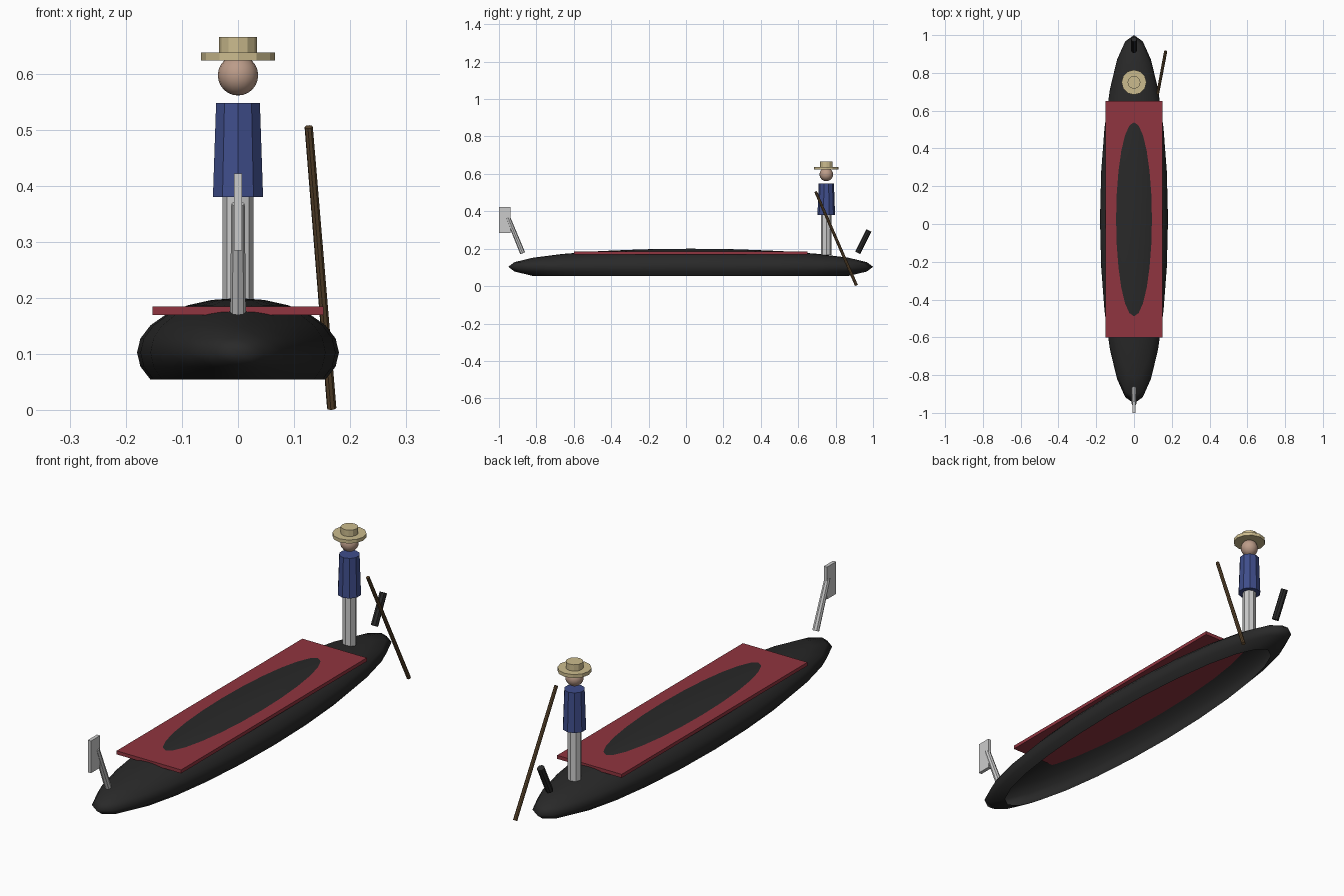
import bpy, bmesh
from mathutils import Vector, Matrix

if "Cube" in bpy.data.objects:
    bpy.data.objects.remove(bpy.data.objects["Cube"])


def material(name, rgb):
    m = bpy.data.materials.new(name)
    m.diffuse_color = (*rgb, 1)
    m.use_nodes = True
    m.node_tree.nodes["Principled BSDF"].inputs["Base Color"].default_value = m.diffuse_color
    return m


BLACK = material("black_paint", (0.022, 0.022, 0.022))
RED = material("red_cloth", (0.28, 0.035, 0.05))
BLUE = material("blue_cloth", (0.05, 0.075, 0.26))
SKIN = material("skin", (0.50, 0.33, 0.25))
STRAW = material("straw", (0.60, 0.50, 0.27))
WOOD = material("wood", (0.12, 0.07, 0.03))


def finish(name, bm, mat=None, smooth=False):
    me = bpy.data.meshes.new(name)
    for f in bm.faces:
        f.smooth = smooth
    bm.to_mesh(me)
    bm.free()
    if mat:
        me.materials.append(mat)
    ob = bpy.data.objects.new(name, me)
    bpy.context.collection.objects.link(ob)
    return ob


def rod(name, a, b, r1, r2, sides, mat=None):
    """Closed cylinder or cone from point a to point b."""
    a, b = Vector(a), Vector(b)
    d = b - a
    turn = Matrix() if d.xy.length < 1e-6 else d.to_track_quat('Z', 'Y').to_matrix().to_4x4()
    # the first vertex of the ring sits on the y axis
    bm = bmesh.new()
    bmesh.ops.create_cone(bm, cap_ends=True, segments=sides, radius1=r1, radius2=r2,
                          depth=d.length, matrix=Matrix.Translation((a + b) / 2) @ turn)
    return finish(name, bm, mat)


def box(name, lo, hi, mat=None):
    lo, hi = Vector(lo), Vector(hi)
    bm = bmesh.new()
    bmesh.ops.create_cube(bm, size=1, matrix=Matrix.Translation((lo + hi) / 2)
                          @ Matrix.Diagonal((*(hi - lo), 1)))
    return finish(name, bm, mat)


def ellipsoid(name, centre, radii, segs, rings, mat, cut=None):
    """Smooth sphere; faces lower than cut (in unit radius) are left open."""
    bm = bmesh.new()
    bmesh.ops.create_uvsphere(bm, u_segments=segs, v_segments=rings, radius=1)
    if cut is not None:
        low = [v for v in bm.verts if v.co.z < cut]
        bmesh.ops.delete(bm, geom=low, context='VERTS')
    bmesh.ops.transform(bm, verts=bm.verts[:],
                        matrix=Matrix.Translation(centre) @ Matrix.Diagonal((*radii, 1)))
    return finish(name, bm, mat, True)


# Boat: open-bottomed hull shell and deck
ellipsoid("hull", (0, 0.025, 0.103), (0.18, 0.975, 0.097), 24, 12, BLACK, -0.51)
box("deck", (-0.152, -0.6, 0.17), (0.152, 0.65, 0.185), RED)

# Bow ornament and stern post
rod("bow_post", (0, -0.873, 0.175), (0, -0.952, 0.368), 0.014, 0.012, 8)
box("bow_blade", (-0.0075, -1.0, 0.285), (0.0075, -0.938, 0.422))
rod("stern_post", (0, 0.918, 0.178), (0, 0.978, 0.297), 0.015, 0.015, 8, BLACK)

# Rower
Y = 0.75
rod("legs", (0, Y, 0.165), (0, Y, 0.382), 0.028, 0.028, 8)
rod("torso", (0, Y, 0.38), (0, Y, 0.548), 0.047, 0.041, 10, BLUE)
ellipsoid("head", (0, Y, 0.597), (0.036, 0.036, 0.036), 16, 12, SKIN)
rod("hat_brim", (0, Y, 0.623), (0, Y, 0.638), 0.066, 0.066, 12, STRAW)
rod("hat_crown", (0, Y, 0.636), (0, Y, 0.665), 0.034, 0.034, 12, STRAW)

# Oar
rod("oar", (0.167, 0.911, 0.004), (0.126, 0.693, 0.505), 0.0085, 0.0075, 8, WOOD)
